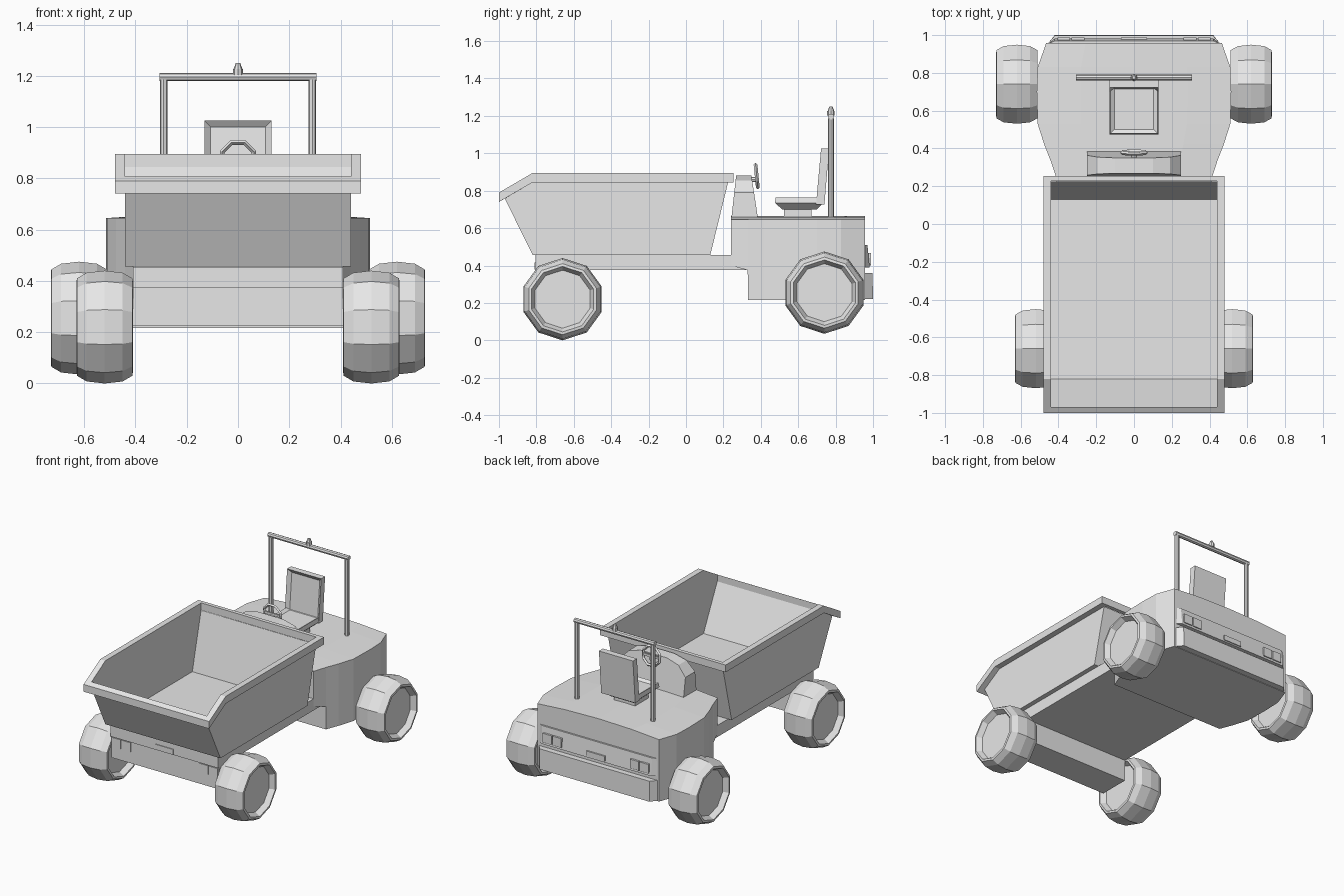
import bpy, bmesh, math
from mathutils import Matrix

cube = bpy.data.objects.get("Cube")
if cube:
    bpy.data.objects.remove(cube, do_unlink=True)

grey = bpy.data.materials.new("plain grey")
grey.use_nodes = True
grey.diffuse_color = (0.8, 0.8, 0.8, 1)
grey.node_tree.nodes["Principled BSDF"].inputs["Base Color"].default_value = (0.8, 0.8, 0.8, 1)


def finish(name, bm, recalc=True):
    if recalc:
        bmesh.ops.recalc_face_normals(bm, faces=bm.faces)
    mesh = bpy.data.meshes.new(name)
    bm.to_mesh(mesh)
    bm.free()
    mesh.materials.append(grey)
    ob = bpy.data.objects.new(name, mesh)
    bpy.context.collection.objects.link(ob)
    return ob


def loft(name, sections, caps=True, loop=False):
    """Join equal closed rings of points into one surface."""
    bm = bmesh.new()
    rings = [[bm.verts.new(p) for p in s] for s in sections]
    n = len(rings[0])
    pairs = list(zip(rings, rings[1:])) + ([(rings[-1], rings[0])] if loop else [])
    for a, b in pairs:
        for i in range(n):
            j = (i + 1) % n
            bm.faces.new((a[i], a[j], b[j], b[i]))
    if caps and not loop:
        bm.faces.new(rings[0])
        bm.faces.new(rings[-1])
    return finish(name, bm)


def box(name, x, y, z):
    """Box from x, y and z ranges."""
    ring = lambda h: [(x[0], y[0], h), (x[1], y[0], h), (x[1], y[1], h), (x[0], y[1], h)]
    return loft(name, [ring(z[0]), ring(z[1])])


def rod(name, centre, radius, length, axis="Z", top=None, sides=8):
    bm = bmesh.new()
    bmesh.ops.create_cone(bm, cap_ends=True, segments=sides, radius1=radius,
                          radius2=radius if top is None else top, depth=length)
    if axis != "Z":
        turn = Matrix.Rotation(math.pi / 2, 4, "Y" if axis == "X" else "X")
        bmesh.ops.transform(bm, matrix=turn, verts=bm.verts)
    bmesh.ops.translate(bm, vec=centre, verts=bm.verts)
    return finish(name, bm)


def dish(ob, direction, width, depth):
    """Sink a panel into the face that points along the direction."""
    bm = bmesh.new()
    bm.from_mesh(ob.data)
    face = max(bm.faces, key=lambda f: f.normal.dot(direction))
    bmesh.ops.inset_region(bm, faces=[face], thickness=width, depth=-depth)
    bm.to_mesh(ob.data)
    bm.free()


# Ten-sided wheels: tyre shoulder, rim and sunken hub, same on both faces
half = [(0.0, 0.22), (0.07, 0.212), (0.108, 0.19), (0.11, 0.175), (0.075, 0.155)]
tyre = [(-x, r) for x, r in reversed(half[1:])] + half


def wheel(name, x, y, z):
    sections = []
    for dx, r in tyre:
        angles = [math.pi / 2 + math.tau * i / 10 for i in range(10)]
        sections.append([(x + dx, y + r * math.cos(a), z + r * math.sin(a)) for a in angles])
    loft(name, sections)


for label, s in (("left", 1), ("right", -1)):
    wheel("front_wheel_" + label, s * 0.52, -0.66, 0.22)
    wheel("rear_wheel_" + label, s * 0.62, 0.74, 0.255)

# Chassis and front axle beam
box("chassis", (-0.41, 0.41), (-0.805, 0.36), (0.375, 0.455))
box("front_beam", (-0.41, 0.41), (-0.795, -0.58), (0.225, 0.375))

# Open skip: sheet sides, floor and sloping ends
W = 0.44
side = [(-0.97, 0.76), (-0.82, 0.457), (0.13, 0.457), (0.225, 0.845), (-0.82, 0.845)]
bm = bmesh.new()
L, R = ([bm.verts.new((s * W, y, z)) for y, z in side] for s in (1, -1))
bm.faces.new(L)
bm.faces.new(list(reversed(R)))
for i in range(3):
    bm.faces.new((L[i + 1], L[i], R[i], R[i + 1]))
finish("skip", bm, recalc=False)

# Raised lip around the skip


def lip_ring(x, front, back, tip, top):
    return [(x, back, top), (x, -0.82, top), (x, front, tip),
            (-x, front, tip), (-x, -0.82, top), (-x, back, top)]


loft("skip_lip", [lip_ring(0.48, -1.0, 0.253, 0.74, 0.845), lip_ring(0.48, -1.0, 0.253, 0.79, 0.895),
                  lip_ring(W, -0.97, 0.227, 0.807, 0.895), lip_ring(W, -0.97, 0.227, 0.757, 0.845)],
     loop=True)

# Rear body with bulging sides and a gently crowned top


def body_section(y, w, low):
    top = [(w, 0.645), (w * 0.55, 0.66), (0, 0.666), (-w * 0.55, 0.66), (-w, 0.645)]
    return [(x, y, z) for x, z in [(w, low)] + top + [(-w, low)]]


loft("rear_body", [body_section(*s) for s in (
    (0.24, 0.41, 0.4), (0.33, 0.44, 0.375), (0.331, 0.44, 0.217), (0.42, 0.475, 0.217),
    (0.53, 0.51, 0.217), (0.7, 0.515, 0.217), (0.83, 0.51, 0.217), (0.958, 0.465, 0.217))])


# Rear bumper and lamp panel, tapered towards the back
def tapered_plate(name, y0, y1, low, high, slant):
    def ring(z, back):
        return [(0.46, y0, z), (0.42, back, z), (-0.42, back, z), (-0.46, y0, z)]
    loft(name, [ring(low, y1), ring(high, y1 - slant)])


tapered_plate("rear_bumper", 0.95, 1.0, 0.22, 0.36, 0.003)
tapered_plate("rear_lamp_panel", 0.95, 0.982, 0.39, 0.51, 0.012)

# Lamps and number plates at both ends
for end, y, z in (("front", (-0.8, -0.79), (0.305, 0.368)), ("rear", (0.965, 0.988), (0.405, 0.468))):
    for label, s in (("left", 1), ("right", -1)):
        for part, a, b in (("inner", 0.262, 0.33), ("outer", 0.338, 0.405)):
            box(f"{end}_lamp_{part}_{label}", sorted((s * a, s * b)), y, z)
box("front_plate", (-0.07, 0.07), (-0.81, -0.8), (0.38, 0.415))
box("rear_plate", (-0.07, 0.07), (0.965, 0.988), (0.4, 0.435))

# Dashboard console with rounded shoulders


def console_section(lower, upper):
    arch = [(0.25, 0.63), (0.25, 0.79), (0.19, 0.855), (0.1, 0.88)]
    ring = arch + [(-x, z) for x, z in reversed(arch)]
    return [(x, lower + (upper - lower) * (z - 0.63) / 0.25, z) for x, z in ring]


loft("dashboard", [console_section(0.24, 0.268), console_section(0.388, 0.35)])

# Steering wheel: octagonal hoop, crossbar and column
bm = bmesh.new()
hoop = []
for i in range(8):
    a = math.tau * (i + 0.5) / 8
    for dr, dy in ((0.01, 0), (0, 0.01), (-0.01, 0), (0, -0.01)):
        r = 0.067 + dr
        hoop.append(bm.verts.new((r * math.cos(a), 0.378 + dy - 0.1 * r * math.sin(a), 0.878 + r * math.sin(a))))
for i in range(8):
    for j in range(4):
        k, m = (i + 1) % 8, (j + 1) % 4
        bm.faces.new([hoop[q] for q in (4 * i + j, 4 * i + m, 4 * k + m, 4 * k + j)])
finish("steering_wheel", bm)
box("steering_crossbar", (-0.065, 0.065), (0.372, 0.384), (0.87, 0.886))
rod("steering_column", (0, 0.36, 0.86), 0.014, 0.05, "Y")

# Seat: pedestal, cushion and backrest with sunken panels
box("seat_pedestal", (-0.08, 0.08), (0.525, 0.67), (0.65, 0.705))


def rect(w, y0, y1, z):
    return [(w, y0, z), (w, y1, z), (-w, y1, z), (-w, y0, z)]


cushion = loft("seat_cushion", [rect(0.09, 0.515, 0.7, 0.7), rect(0.13, 0.475, 0.735, 0.735),
                                rect(0.125, 0.48, 0.735, 0.765)])
dish(cushion, (0, 0, 1), 0.03, 0.015)
back = loft("seat_backrest", [rect(0.13, 0.695, 0.74, 0.725), rect(0.13, 0.722, 0.765, 1.025)])
dish(back, (0, -1, 0), 0.033, 0.02)

# Roll bar with beacon
for label, s in (("left", 1), ("right", -1)):
    rod("roll_post_" + label, (s * 0.29, 0.775, 0.915), 0.015, 0.54)
rod("roll_crossbar", (0, 0.775, 1.195), 0.016, 0.614, "X")
rod("beacon_base", (0, 0.775, 1.215), 0.02, 0.024)
rod("beacon_lens", (0, 0.775, 1.237), 0.018, 0.024, top=0.009)
